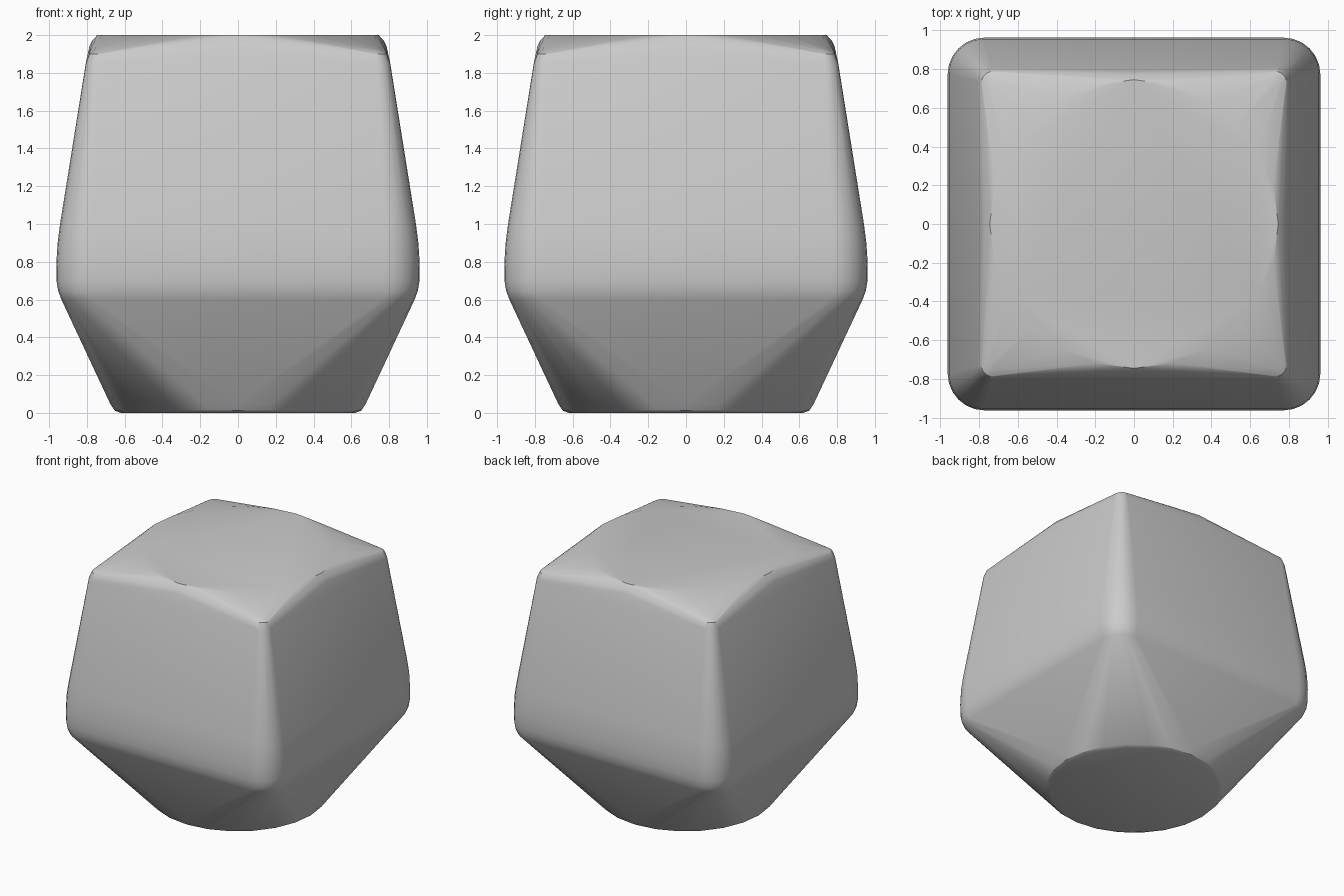
import bpy, bmesh, math

cube = bpy.data.objects.get("Cube")
if cube:
    bpy.data.objects.remove(cube, do_unlink=True)

grey = bpy.data.materials.new("light grey")
grey.use_nodes = True
colour = (0.6, 0.6, 0.6, 1)
grey.diffuse_color = colour
grey.node_tree.nodes["Principled BSDF"].inputs["Base Color"].default_value = colour


def rounded_square(half, radius, z, steps=7):
    """Outline with rounded corners; radius equal to half gives a circle."""
    points = []
    for corner in range(4):
        turn = corner * math.pi / 2
        cx = math.copysign(half - radius, math.cos(turn + math.pi / 4))
        cy = math.copysign(half - radius, math.sin(turn + math.pi / 4))
        for i in range(steps):
            a = turn + math.pi / 2 * i / (steps - 1)
            points.append((cx + radius * math.cos(a), cy + radius * math.sin(a), z))
    return points


# Round base, square waist, tapering walls and round crown: half width, radius, height
sections = [
    (0.62, 0.62, 0), (0.652, 0.652, 0.012), (0.675, 0.675, 0.045),
    (0.935, 0.17, 0.60), (0.952, 0.18, 0.645), (0.961, 0.19, 0.70),
    (0.962, 0.19, 0.79), (0.955, 0.18, 0.90), (0.942, 0.17, 1.0),
    (0.806, 0.07, 1.85), (0.788, 0.06, 1.90), (0.765, 0.06, 1.917),
    (0.787, 0.787, 1.94), (0.772, 0.772, 1.97), (0.745, 0.745, 2.0),
]

bm = bmesh.new()
for section in sections:
    for point in rounded_square(*section):
        bm.verts.new(point)
bmesh.ops.remove_doubles(bm, verts=bm.verts[:], dist=0.0005)

# Stretch one skin over all the outlines
hull = bmesh.ops.convex_hull(bm, input=bm.verts[:])
spare = {v for v in hull["geom_interior"] + hull["geom_unused"]
         if isinstance(v, bmesh.types.BMVert)}
bmesh.ops.delete(bm, geom=list(spare), context="VERTS")
bmesh.ops.dissolve_limit(bm, angle_limit=math.radians(0.5),
                         verts=bm.verts[:], edges=bm.edges[:])
bmesh.ops.recalc_face_normals(bm, faces=bm.faces[:])

mesh = bpy.data.meshes.new("rounded_block")
bm.to_mesh(mesh)
bm.free()
mesh.materials.append(grey)
block = bpy.data.objects.new("rounded_block", mesh)
bpy.context.collection.objects.link(block)

# Soft shading with crisp rims
bpy.ops.object.select_all(action="DESELECT")
block.select_set(True)
bpy.context.view_layer.objects.active = block
bpy.ops.object.shade_smooth_by_angle(angle=math.radians(25))
